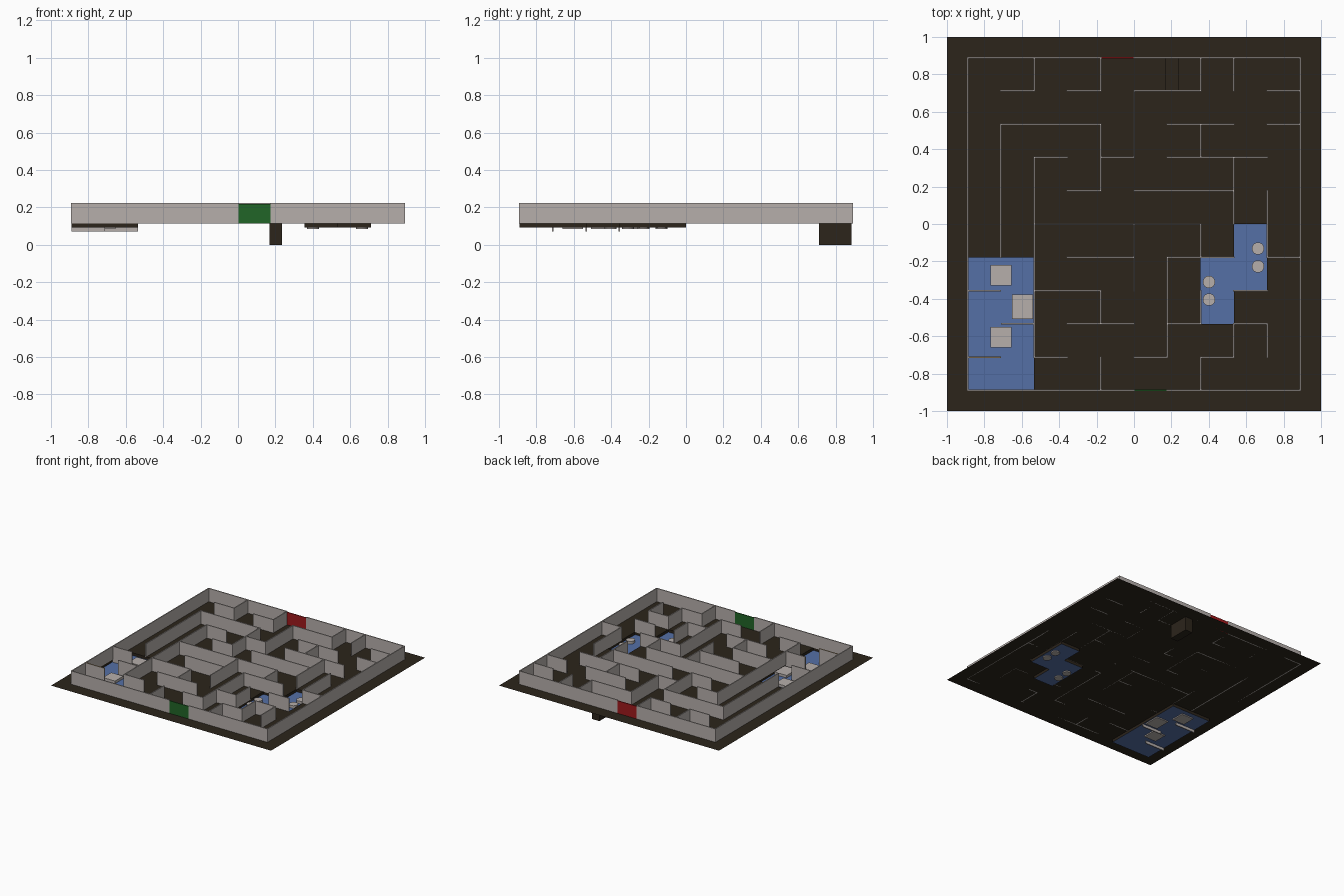
import bpy, bmesh
from mathutils import Matrix, Vector

if "Cube" in bpy.data.objects:
    bpy.data.objects.remove(bpy.data.objects["Cube"])

CELL, HALF = 0.178, 0.89          # maze pitch and half size
FLOOR, TOP, T = 0.114, 0.223, 0.008
WATER_Z, SUNK = 0.092, 0.07


def g(k):
    return k * CELL - HALF


def mat(name, rgb):
    m = bpy.data.materials.new(name)
    m.diffuse_color = (*rgb, 1)
    m.use_nodes = True
    m.node_tree.nodes["Principled BSDF"].inputs["Base Color"].default_value = m.diffuse_color
    return m


EARTH = mat("earth", (0.025, 0.018, 0.011))
WATER = mat("water", (0.09, 0.16, 0.38))
STONE = mat("stone", (0.47, 0.43, 0.41))
RED = mat("red", (0.35, 0.01, 0.012))
GREEN = mat("green", (0.015, 0.13, 0.02))
TAN = mat("tan", (0.4, 0.28, 0.14))


def finish(name, bm, *mats):
    me = bpy.data.meshes.new(name)
    bm.to_mesh(me)
    bm.free()
    for m in mats:
        me.materials.append(m)
    ob = bpy.data.objects.new(name, me)
    bpy.context.collection.objects.link(ob)
    return ob


def add_box(bm, x0, x1, y0, y1, z0, z1):
    c = Vector(((x0 + x1) / 2, (y0 + y1) / 2, (z0 + z1) / 2))
    s = Matrix.Diagonal((x1 - x0, y1 - y0, z1 - z0, 1))
    bmesh.ops.create_cube(bm, size=1, matrix=Matrix.Translation(c) @ s)


def box(name, m, *dims):
    bm = bmesh.new()
    add_box(bm, *dims)
    return finish(name, bm, m)


# floor sheet with recessed pools and a deep pit
POOLS = [(0, 2, 0, 4), (8, 9, 3, 5), (7, 8, 2, 4)]
PIT = (0.168, 0.235, g(9), g(10) - 0.006)
xs = sorted([-1, 1, PIT[0], PIT[1]] + [g(k) for k in range(11)])
ys = sorted([-1, 1, PIT[3]] + [g(k) for k in range(11)])


def level(i, j):
    if not (0 <= i < len(xs) - 1 and 0 <= j < len(ys) - 1):
        return FLOOR
    x, y = (xs[i] + xs[i + 1]) / 2, (ys[j] + ys[j + 1]) / 2
    if PIT[0] < x < PIT[1] and PIT[2] < y < PIT[3]:
        return 0.0
    if any(g(a) < x < g(b) and g(c) < y < g(d) for a, b, c, d in POOLS):
        return WATER_Z
    return FLOOR


bm = bmesh.new()


def quad(pts, idx=0):
    bm.faces.new([bm.verts.new(p) for p in pts]).material_index = idx


for i in range(len(xs) - 1):
    for j in range(len(ys) - 1):
        x0, x1, y0, y1, z = xs[i], xs[i + 1], ys[j], ys[j + 1], level(i, j)
        quad([(x0, y0, z), (x1, y0, z), (x1, y1, z), (x0, y1, z)], int(z == WATER_Z))
        # side faces of each recess
        for di, dj, p, q in ((-1, 0, (x0, y0), (x0, y1)), (1, 0, (x1, y1), (x1, y0)),
                             (0, -1, (x1, y0), (x0, y0)), (0, 1, (x0, y1), (x1, y1))):
            n = level(i + di, j + dj)
            if n > z:
                quad([(*p, z), (*q, z), (*q, n), (*p, n)])
bmesh.ops.remove_doubles(bm, verts=bm.verts, dist=1e-5)
finish("floor", bm, EARTH, WATER)

# maze walls: grid line -> spans in cells
ROWS = {0: [(0, 5), (6, 10)], 1: [(2, 3), (5, 6), (7, 8)],
        2: [(3, 5), (6, 7), (8, 9)], 3: [(2, 4), (8, 9)],
        4: [(3, 5), (6, 8), (9, 10)], 5: [(2, 7)], 6: [(3, 4), (5, 8)],
        7: [(2, 3), (4, 5), (6, 9)], 8: [(1, 4), (6, 8), (9, 10)],
        9: [(1, 2), (3, 4), (5, 7), (9, 10)], 10: [(0, 4), (5, 10)]}
COLS = {0: [(0, 10)], 1: [(4, 8)], 2: [(1, 7), (9, 10)],
        4: [(0, 1), (2, 3), (6, 8), (9, 10)], 5: [(3, 5), (7, 9)], 6: [(1, 4)],
        7: [(0, 1), (2, 3), (4, 5), (7, 8), (9, 10)],
        8: [(1, 2), (5, 7), (9, 10)], 9: [(1, 2), (4, 6)], 10: [(0, 10)]}
h = T / 2
bm = bmesh.new()
for k, spans in ROWS.items():
    for a, b in spans:
        add_box(bm, g(a) - h, g(b) + h, g(k) - h, g(k) + h, FLOOR, TOP)
for k, spans in COLS.items():
    for a, b in spans:
        add_box(bm, g(k) - h, g(k) + h, g(a) - h, g(b) + h, FLOOR, TOP)
finish("maze_walls", bm, STONE)

# walls standing in the large pool reach below the water
for n, (a, k) in enumerate([(0, 1), (1, 2), (0, 3)]):
    box(f"pool_wall_{n + 1}", STONE, g(a), g(a + 1), g(k) - h, g(k) + h, SUNK, TOP)
box("pool_wall_cap", TAN, g(0) + h, g(1), g(1) - h, g(1) + h, TOP, TOP + 0.001)

# entrance and exit doors
box("entrance_door", GREEN, g(5) + h, g(6) - h, g(0) - h, g(0) + h, FLOOR, TOP - 0.006)
box("exit_door", RED, g(4) + h, g(5) - h, g(10) - h, g(10) + h, FLOOR, TOP - 0.006)

# square stepping blocks
for n, (x, y, sy) in enumerate([(-0.711, -0.274, 0.11), (-0.596, -0.442, 0.131),
                                (-0.711, -0.606, 0.108)]):
    box(f"stepping_block_{n + 1}", STONE, x - 0.055, x + 0.055,
        y - sy / 2, y + sy / 2, 0.083, 0.113)

# round stepping stones
for n, (x, y) in enumerate([(0.663, -0.131), (0.663, -0.227),
                            (0.401, -0.31), (0.401, -0.404)]):
    bm = bmesh.new()
    bmesh.ops.create_cone(bm, cap_ends=True, segments=32, radius1=0.033, radius2=0.033,
                          depth=0.03, matrix=Matrix.Translation((x, y, 0.098)))
    finish(f"stepping_stone_{n + 1}", bm, STONE)
